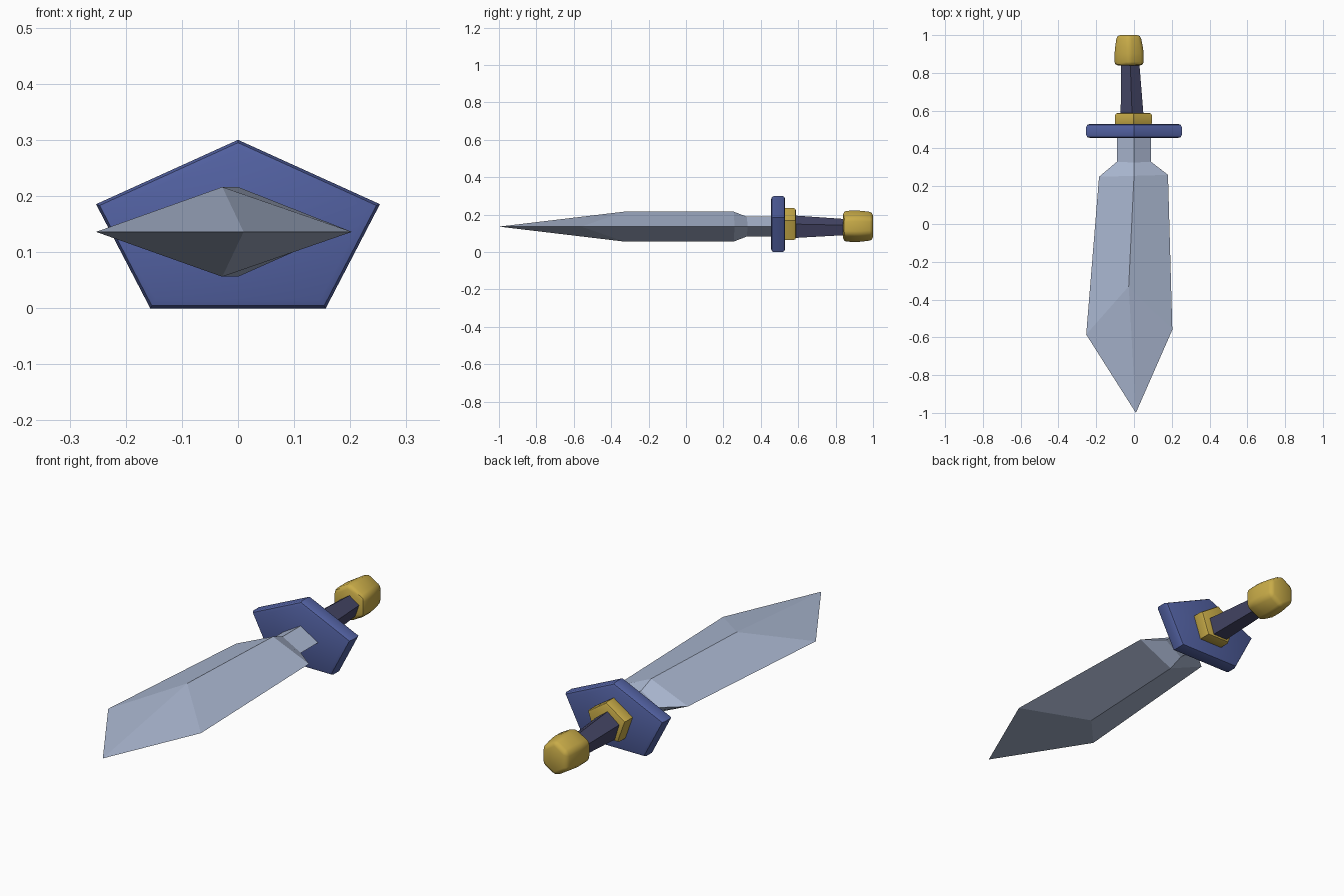
import bpy, bmesh
from math import sin, cos, tau

cube = bpy.data.objects.get("Cube")
if cube:
    bpy.data.objects.remove(cube)


def material(name, rgb):
    m = bpy.data.materials.new(name)
    m.use_nodes = True
    m.diffuse_color = (*rgb, 1)
    bsdf = next(n for n in m.node_tree.nodes if n.type == 'BSDF_PRINCIPLED')
    bsdf.inputs["Base Color"].default_value = (*rgb, 1)
    return m


STEEL = material("pale steel", (0.40, 0.47, 0.63))
BLUE = material("guard blue", (0.085, 0.12, 0.36))
GOLD = material("gold", (0.58, 0.41, 0.065))
DARK = material("dark grip", (0.06, 0.062, 0.135))


def polygon(sides, x, y, z, rx, rz):
    """Ring in the xz plane with one corner pointing up."""
    return [(x + rx * sin(tau * i / sides), y, z + rz * cos(tau * i / sides))
            for i in range(sides)]


def loft(name, rings, mat, rim=0.0, tip=None, bevel_all=False, smooth=True):
    """Skin a list of rings, close the ends and round the rims."""
    bm = bmesh.new()
    loops = [[bm.verts.new(p) for p in ring] for ring in rings]
    n = len(loops[0])
    for a, b in zip(loops, loops[1:]):
        for i in range(n):
            j = (i + 1) % n
            bm.faces.new((a[i], a[j], b[j], b[i]))
    caps = [bm.faces.new(loops[0])]
    if tip:
        point = bm.verts.new(tip)
        for i in range(n):
            bm.faces.new((loops[-1][i], loops[-1][(i + 1) % n], point))
    else:
        caps.append(bm.faces.new(loops[-1]))
    bmesh.ops.recalc_face_normals(bm, faces=bm.faces[:])
    if rim:
        edges = bm.edges[:] if bevel_all else list({e for f in caps for e in f.edges})
        bmesh.ops.bevel(bm, geom=edges, offset=rim, segments=2, profile=0.5,
                        affect='EDGES', clamp_overlap=True)
    mesh = bpy.data.meshes.new(name)
    bm.to_mesh(mesh)
    bm.free()
    mesh.materials.append(mat)
    ob = bpy.data.objects.new(name, mesh)
    bpy.context.collection.objects.link(ob)
    if smooth:
        bpy.ops.object.select_all(action='DESELECT')
        ob.select_set(True)
        bpy.context.view_layer.objects.active = ob
        bpy.ops.object.shade_smooth_by_angle(angle=0.7)
    return ob


def diamond(left, right, ridge, half):
    """Blade section: two cutting edges (x, y) and a ridge (x, y) above and below."""
    mid = 0.136
    return [(*left, mid), (*ridge, mid + half), (*right, mid), (*ridge, mid - half)]


# Blade with a narrow neck, a ridge on both faces and a pointed tip
loft("blade", [
    diamond((-0.09, 0.48), (0.09, 0.48), (0, 0.48), 0.053),
    diamond((-0.09, 0.33), (0.09, 0.33), (0, 0.325), 0.053),
    diamond((-0.185, 0.25), (0.18, 0.26), (0, 0.255), 0.08),
    diamond((-0.253, -0.585), (0.203, -0.56), (-0.028, -0.33), 0.08),
], STEEL, tip=(0.01, -1.0, 0.136), smooth=False)

# Five-sided guard and the collar behind it
loft("guard", [polygon(5, 0, y, 0.134, 0.266, 0.166) for y in (0.455, 0.53)],
     BLUE, rim=0.016)
loft("collar", [polygon(5, -0.003, y, 0.141, 0.102, 0.094) for y in (0.52, 0.588)],
     GOLD, rim=0.012)

# Tapering grip
loft("grip", [polygon(5, -0.01, 0.57, 0.129, 0.064, 0.067),
              polygon(5, -0.02, 0.86, 0.129, 0.05, 0.047)], DARK)

# Rounded pommel
loft("pommel", [polygon(6, -0.026, 0.84, 0.138, 0.09, 0.086),
                polygon(6, -0.026, 0.92, 0.138, 0.088, 0.09),
                polygon(6, -0.028, 1.0, 0.138, 0.072, 0.08)],
     GOLD, rim=0.018, bevel_all=True)
